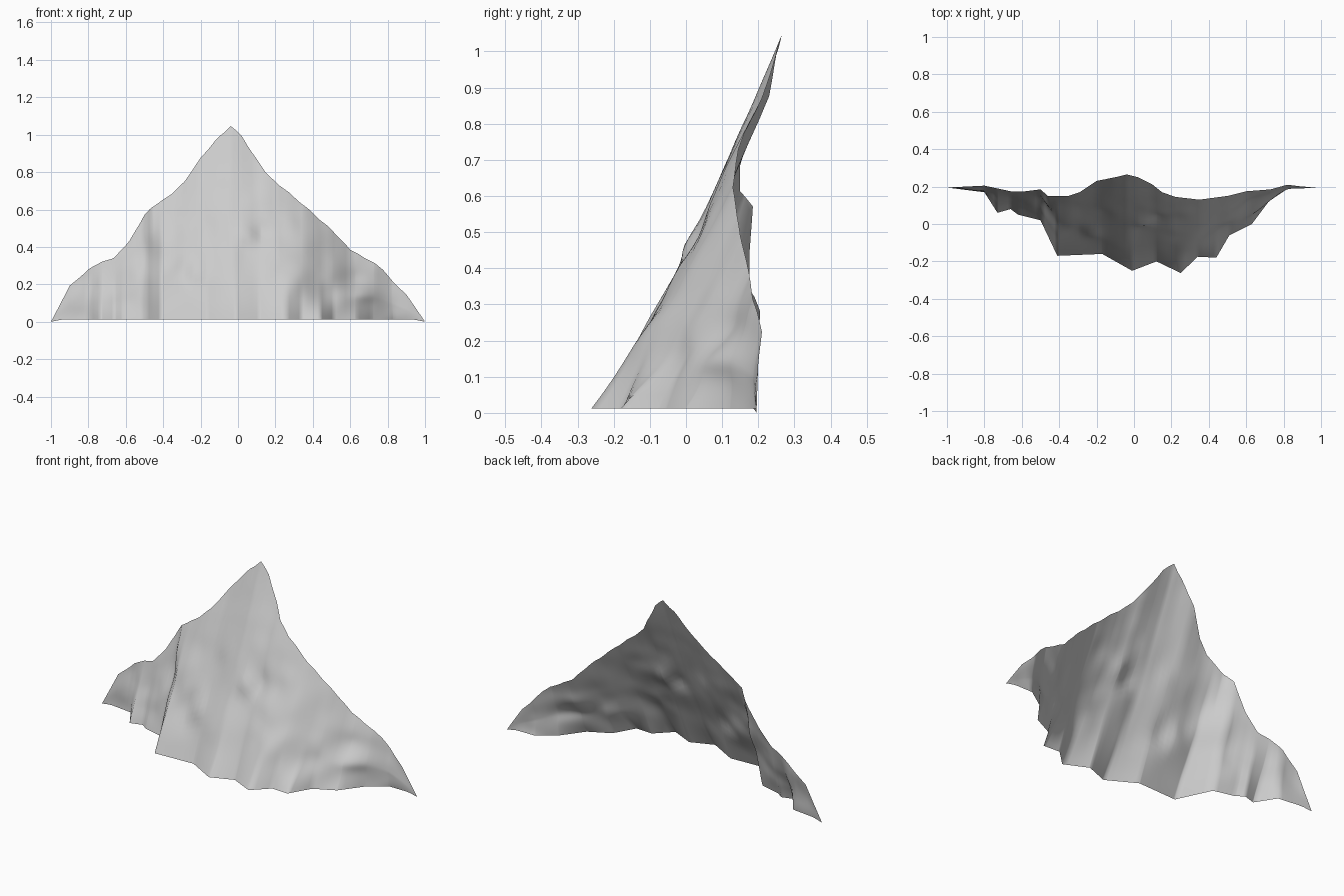
import bpy, bmesh, math
from mathutils import Vector, noise

if "Cube" in bpy.data.objects:
    bpy.data.objects.remove(bpy.data.objects["Cube"])

# Skyline: x, y, z along the upper edge
RIDGE = [(-1, .195, .0), (-.9, .2, .19), (-.8, .205, .28), (-.66, .175, .345), (-.58, .175, .43),
         (-.5, .185, .57), (-.46, .15, .615), (-.35, .15, .69), (-.29, .17, .74), (-.2, .23, .88),
         (-.1, .25, .99), (-.04, .265, 1.045), (.02, .25, .99), (.1, .21, .87), (.15, .17, .8),
         (.22, .145, .73), (.35, .13, .63), (.5, .15, .49), (.6, .175, .385), (.73, .185, .32),
         (.82, .21, .23), (.9, .2, .145), (1, .195, .0)]
# Foot: x, y along the lower edge
FOOT = [(-1, .195), (-.8, .17), (-.73, .06), (-.66, .08), (-.62, .05), (-.5, .02), (-.41, -.17),
        (-.17, -.16), (-.01, -.25), (.12, -.2), (.25, -.262), (.34, -.175), (.44, -.18),
        (.51, -.06), (.63, 0), (.72, .12), (.83, .195), (1, .195)]
# Ledges and dents: x, z, radius x, radius z, forward push
BUMPS = [(.05, .46, .06, .05, .02), (.13, .47, .04, .06, -.015), (-.22, .26, .05, .06, .02),
         (-.32, .24, .06, .08, -.015), (.66, .14, .08, .04, .02), (.62, .24, .08, .05, -.015),
         (.27, .54, .06, .05, .015), (-.47, .33, .04, .1, -.015), (.28, .19, .06, .09, .025),
         (.46, .12, .06, .07, -.03)]


def lookup(table, x):
    for a, b in zip(table, table[1:]):
        if x <= b[0]:
            t = (x - a[0]) / (b[0] - a[0])
            return [p + (q - p) * t for p, q in zip(a[1:], b[1:])]
    return table[-1][1:]


def foot_y(x, t):
    # the jagged foot softens with height, except at the left shoulder crease
    sharp = lookup(FOOT, x)[0]
    if x < -.38:
        return sharp
    soft = sum(lookup(FOOT, min(1, max(-.4, x + k * .03)))[0] for k in range(-4, 5)) / 9
    w = min(1, t * 2.5) * min(1, (x + .38) / .1)
    return sharp + (soft - sharp) * w


def surface_point(x, t):
    yr, zr = lookup(RIDGE, x)
    yf = foot_y(x, t)
    zf = min(.012, .2 * (1 - abs(x)))
    z = zf + (zr - zf) * t
    fade = math.sin(math.pi * t) * min(1, zr / .3)
    # concave slope with rough rock detail at two scales
    y = yf + (yr - yf) * t + .015 * fade * max(0, 1 - abs(x) / .6)
    y += .016 * fade * noise.noise(Vector((x * 5, z * 5, 3.1)))
    y += .008 * fade * noise.noise(Vector((x * 12, z * 10, 8.4)))
    for bx, bz, rx, rz, push in BUMPS:
        y -= push * fade * math.exp(-((x - bx) / rx) ** 2 - ((z - bz) / rz) ** 2)
    # small raggedness of the skyline
    z += .012 * t ** 6 * noise.noise(Vector((x * 16, 1.7, 0))) * min(1, 5 * (1 - abs(x)))
    return (x, y, max(0, z))


# Mountain face: one open sheet from foot to skyline
xs = sorted({round(-1 + i / 40, 3) for i in range(81)}
            | {p[0] for p in RIDGE} | {p[0] for p in FOOT})
ROWS = 28
bm = bmesh.new()
grid = [[bm.verts.new(surface_point(x, j / ROWS)) for j in range(ROWS + 1)] for x in xs]
for a, b in zip(grid, grid[1:]):
    for j in range(ROWS):
        bm.faces.new((a[j], b[j], b[j + 1], a[j + 1]))
bmesh.ops.remove_doubles(bm, verts=bm.verts, dist=1e-5)
mesh = bpy.data.meshes.new("mountain_face")
bm.to_mesh(mesh)
bm.free()
mesh.polygons.foreach_set("use_smooth", [True] * len(mesh.polygons))
mountain = bpy.data.objects.new("mountain_face", mesh)
bpy.context.collection.objects.link(mountain)
